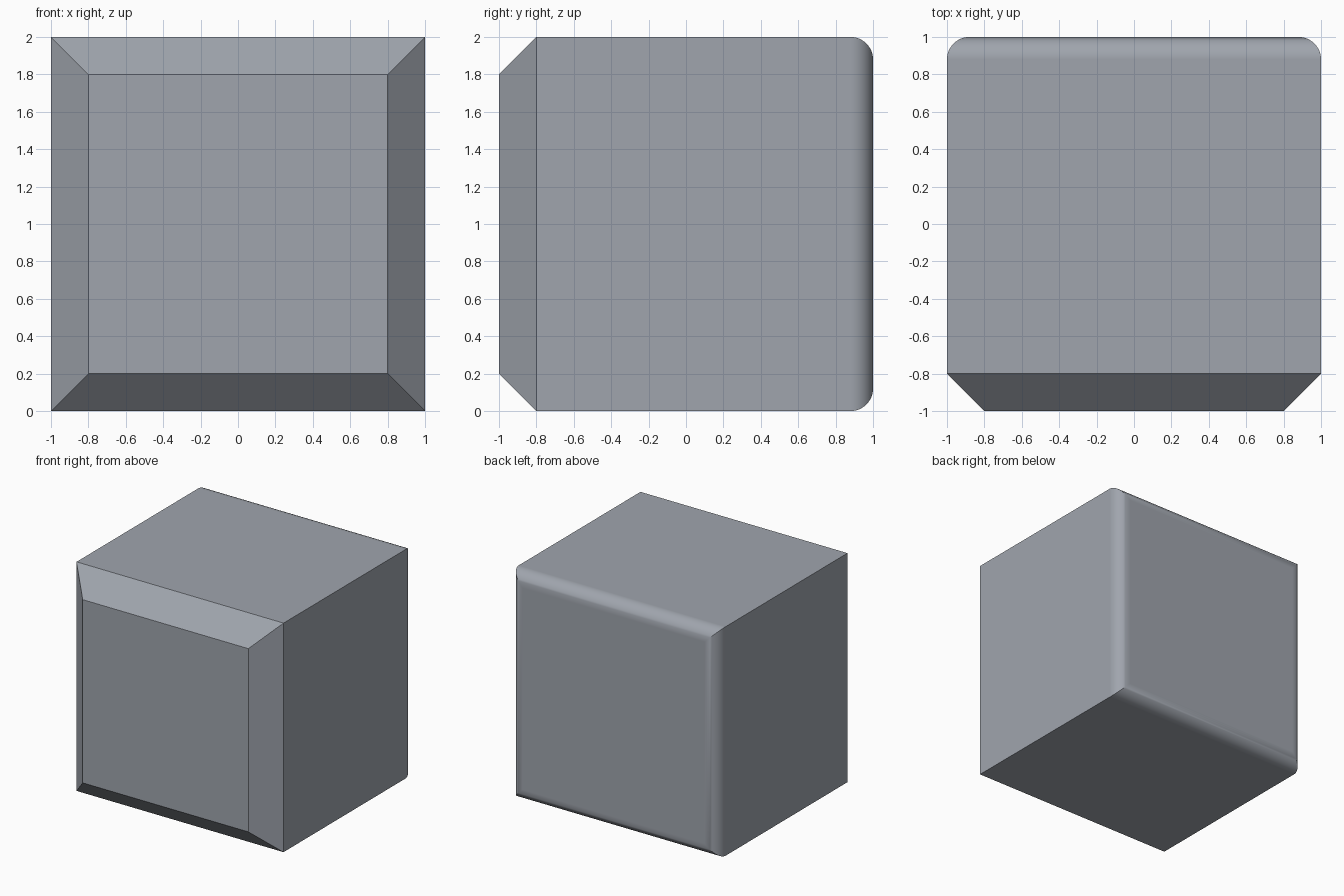
import bpy, bmesh
from math import sin, cos, pi

if "Cube" in bpy.data.objects:
    bpy.data.objects.remove(bpy.data.objects["Cube"])

CHAMFER, RADIUS, STEPS = 0.2, 0.12, 12

# Profile from front to back: (y, half width of the square section)
profile = [(-1, 1 - CHAMFER), (-1 + CHAMFER, 1)]
for i in range(STEPS + 1):
    a = i / STEPS * pi / 2
    profile.append((1 - RADIUS + RADIUS * sin(a), 1 - RADIUS + RADIUS * cos(a)))

# Block: square sections joined front to back, mitred at the corners
bm = bmesh.new()
rings = [[bm.verts.new((sx * h, y, 1 + sz * h))
          for sx, sz in ((-1, -1), (1, -1), (1, 1), (-1, 1))]
         for y, h in profile]
for a, b in zip(rings, rings[1:]):
    for i in range(4):
        j = (i + 1) % 4
        bm.faces.new((a[i], a[j], b[j], b[i]))
bm.faces.new(rings[0])
bm.faces.new(rings[-1][::-1])
bmesh.ops.recalc_face_normals(bm, faces=bm.faces)

mesh = bpy.data.meshes.new("bevelled_block")
bm.to_mesh(mesh)
bm.free()
block = bpy.data.objects.new("bevelled_block", mesh)
bpy.context.collection.objects.link(block)

# Slate grey
slate = bpy.data.materials.new("slate_grey")
slate.diffuse_color = (0.35, 0.376, 0.42, 1)
slate.use_nodes = True
slate.node_tree.nodes["Principled BSDF"].inputs["Base Color"].default_value = slate.diffuse_color
mesh.materials.append(slate)

# Smooth the rounded back edges, keep the front chamfer crisp and big faces flat
bpy.context.view_layer.objects.active = block
block.select_set(True)
bpy.ops.object.shade_smooth_by_angle(angle=pi / 6)
weighted = block.modifiers.new("flat_faces", 'WEIGHTED_NORMAL')
weighted.keep_sharp = True
